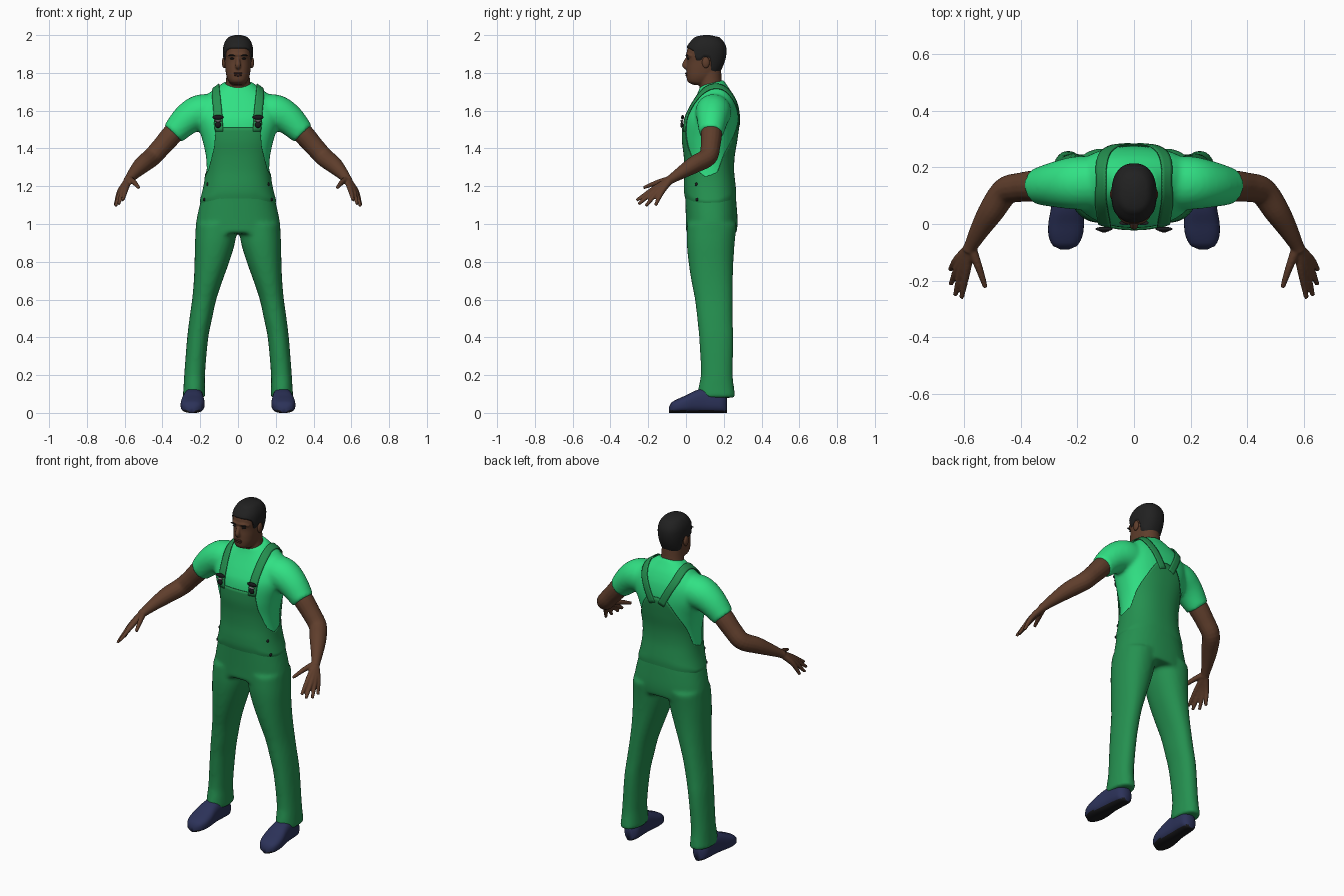
import bpy, bmesh, math
from mathutils import Vector

if "Cube" in bpy.data.objects:
    bpy.data.objects.remove(bpy.data.objects["Cube"])


def material(name, rgb):
    m = bpy.data.materials.new(name)
    m.use_nodes = True
    m.diffuse_color = (*rgb, 1)
    m.node_tree.nodes["Principled BSDF"].inputs["Base Color"].default_value = (*rgb, 1)
    return m


SHIRT = material("bright green", (0.03, 0.75, 0.23))
CLOTH = material("dark green", (0.018, 0.28, 0.08))
SKIN = material("brown skin", (0.115, 0.048, 0.025))
LIP = material("dark brown", (0.06, 0.022, 0.015))
HAIR = material("black hair", (0.015, 0.015, 0.015))
SHOE = material("navy", (0.025, 0.032, 0.1))
SOLE = material("black rubber", (0.01, 0.01, 0.012))
METAL = material("grey metal", (0.25, 0.25, 0.25))


def lookup(rows, key, smooth=True):
    """Interpolate the values of a table whose first column is the key."""
    i = 0
    while i < len(rows) - 2 and key > rows[i + 1][0]:
        i += 1
    a, b = rows[i], rows[i + 1]
    p, q = rows[max(i - 1, 0)], rows[min(i + 2, len(rows) - 1)]
    d = b[0] - a[0]
    t = min(max((key - a[0]) / d, 0), 1)
    out = []
    for k in range(1, len(a)):
        line = a[k] + (b[k] - a[k]) * t
        if smooth:
            m0 = (b[k] - p[k]) / (b[0] - p[0]) * d
            m1 = (q[k] - a[k]) / (q[0] - a[0]) * d
            h = t * t * (3 - 2 * t)
            line = a[k] + (b[k] - a[k]) * h + (t**3 - 2*t*t + t) * m0 + (t**3 - t*t) * m1
        out.append(line)
    return out


def steps(a, b, n):
    return [a + (b - a) * i / n for i in range(n + 1)]


def oval(a, e=2.0):
    s, c = math.sin(a), math.cos(a)
    return math.copysign(abs(s) ** (2 / e), s), math.copysign(abs(c) ** (2 / e), c)


def grid(bm, rings, caps=True, loop=True):
    vs = [[bm.verts.new(p) for p in r] for r in rings]
    n = len(vs[0])
    for r, q in zip(vs, vs[1:]):
        for j in range(n if loop else n - 1):
            k = (j + 1) % n
            bm.faces.new((r[j], r[k], q[k], q[j]))
    if caps:
        bm.faces.new(vs[0])
        bm.faces.new(vs[-1])


def finish(name, bm, mats, voxel=0, relax=0, thick=0):
    bmesh.ops.recalc_face_normals(bm, faces=bm.faces)
    me = bpy.data.meshes.new(name)
    bm.to_mesh(me)
    bm.free()
    ob = bpy.data.objects.new(name, me)
    bpy.context.collection.objects.link(ob)
    for m in mats:
        me.materials.append(m)
    for p in me.polygons:
        p.use_smooth = True
    if voxel:
        r = ob.modifiers.new("Fuse", 'REMESH')
        r.mode, r.voxel_size, r.use_smooth_shade = 'VOXEL', voxel, True
    if relax:
        s = ob.modifiers.new("Relax", 'SMOOTH')
        s.factor, s.iterations = 0.5, relax
    if thick:
        ob.modifiers.new("Thickness", 'SOLIDIFY').thickness = thick
    return ob


def tube(bm, pts, s, n=16):
    """Round limb through (x, y, z, radius) points, mirrored by s."""
    rows = [(i, *p) for i, p in enumerate(pts)]
    path = [lookup(rows, k) for k in steps(0, len(pts) - 1, 5 * (len(pts) - 1))]
    rings = []
    for i, (x, y, z, r) in enumerate(path):
        t = Vector(path[min(i + 1, len(path) - 1)][:3]) - Vector(path[max(i - 1, 0)][:3])
        u = t.cross(Vector((0.3, 1, 0.2))).normalized()
        v = t.cross(u).normalized()
        ring = [Vector((x, y, z)) + (u * math.cos(a) + v * math.sin(a)) * r
                for a in steps(0, math.tau, n)[:-1]]
        rings.append([Vector((p.x * s, p.y, p.z)) for p in ring])
    grid(bm, rings)


def ball(name, loc, size, mat, sides=(1,)):
    for s in sides:
        bm = bmesh.new()
        bmesh.ops.create_uvsphere(bm, u_segments=20, v_segments=12, radius=1)
        for v in bm.verts:
            v.co = Vector((s * (loc[0] + v.co.x * size[0]),
                           loc[1] + v.co.y * size[1], loc[2] + v.co.z * size[2]))
        finish(name + ("_left" if s > 0 else "_right") * (len(sides) > 1), bm, [mat])


BOTH = (1, -1)

# Section tables: height, half width, front y, back y
TORSO = [(0.92, .222, .003, .26), (1.0, .22, .003, .27), (1.1, .2, 0, .265),
         (1.2, .175, -.003, .255), (1.28, .166, 0, .247), (1.36, .17, -.004, .25),
         (1.45, .19, -.014, .265), (1.55, .22, -.008, .276), (1.62, .215, .018, .268),
         (1.68, .165, .048, .242), (1.72, .11, .068, .215), (1.745, .078, .075, .2)]
HEAD = [(1.735, .03, .045, .12), (1.75, .046, .012, .135), (1.78, .06, .003, .16),
        (1.82, .067, .003, .183), (1.86, .071, .006, .2), (1.9, .074, .003, .208),
        (1.94, .071, .012, .205), (1.97, .058, .036, .186), (1.988, .038, .06, .162),
        (1.995, .008, .1, .12)]


def section(rows, z, a, grow=0.0, e=2.3):
    """Point on a body section; angle 0 is the front."""
    hw, yf, yb = lookup(rows, z)
    sx, cy = oval(a, e)
    y = (yf + yb) / 2 - ((yb - yf) / 2 + grow) * cy
    tilt = max(0, z - 1.55) * 1.2 if rows is TORSO else 0
    return Vector(((hw + grow) * sx, y, z + tilt * (y - 0.13)))


def turn(n):
    return steps(-math.pi, math.pi, n)[:-1]


# Shirt: trunk and two short sleeves fused
bm = bmesh.new()
grid(bm, [[section(TORSO, z, a) for a in turn(48)] for z in steps(1.15, 1.745, 30)])
for s in BOTH:
    tube(bm, [(.12, .145, 1.59, .095), (.2, .145, 1.59, .095), (.27, .14, 1.553, .083),
              (.345, .133, 1.478, .064)], s, 24)
shirt = finish("shirt", bm, [SHIRT], 0.011, 6)

# Overalls: hips and two legs fused
LEG = [(.08, .233, .163, .06, .1), (.13, .232, .16, .057, .095), (.2, .23, .163, .055, .085),
       (.4, .213, .16, .056, .091), (.5, .197, .153, .06, .094), (.6, .179, .147, .064, .1),
       (.7, .158, .138, .076, .11), (.8, .138, .132, .092, .119),
       (.9, .122, .131, .106, .127), (1.0, .112, .137, .11, .132)]
bm = bmesh.new()
grid(bm, [[section(TORSO, z, a, 0.003) for a in turn(48)] for z in steps(0.95, 1.2, 14)])
for s in BOTH:
    rings = []
    for z in steps(0.08, 1.0, 40):
        cx, cy, rx, ry = lookup(LEG, z)
        rings.append([Vector((s * (cx + rx * x), cy + ry * y, z))
                      for x, y in (oval(a, 2.2) for a in turn(32))])
    grid(bm, rings)
finish("overall_trousers", bm, [CLOTH], 0.011, 6)

# Bib: shell over the trunk whose top edge follows the angle around the body
EDGE = [(0, 1.51), (.5, 1.51), (.56, 1.48), (.7, 1.4), (1.1, 1.285), (1.45, 1.25), (1.85, 1.275),
        (2.15, 1.37), (2.6, 1.47), (2.9, 1.55), (3.15, 1.56)]
bm = bmesh.new()
rings = []
for k in steps(0, 1, 24):
    grow = min(0.008, -0.004 + k * 0.08)
    rings.append([section(TORSO, 1.1 + (lookup(EDGE, abs(a), False)[0] - 1.1) * k, a, grow)
                  for a in turn(120)])
grid(bm, rings, caps=False)
finish("overall_bib", bm, [CLOTH], thick=0.004)

# Straps laid on the shirt surface
bpy.context.view_layer.update()
body = shirt.evaluated_get(bpy.context.evaluated_depsgraph_get())


def on_shirt(p, lift):
    _, loc, normal, _ = body.closest_point_on_mesh(p)
    return loc + normal * lift


STRAP = [(.104, -.02, 1.49), (.108, 0, 1.58), (.118, .03, 1.66), (.124, .08, 1.71),
         (.125, .14, 1.74), (.122, .2, 1.73), (.105, .26, 1.67), (.07, .28, 1.6), (.03, .29, 1.52)]
rows = [(i, *p) for i, p in enumerate(STRAP)]
for s, side in zip(BOTH, ("left", "right")):
    bm = bmesh.new()
    rings = []
    for k in steps(0, 8, 40):
        p, q = Vector(lookup(rows, k)), Vector(lookup(rows, min(k + 0.1, 8)))
        if k == 8:
            q = p + (p - Vector(lookup(rows, 7.9)))
        across = (q - p).cross(p - Vector((.1, .14, 1.5))).normalized() * 0.024
        rings.append([on_shirt(Vector((s * c.x, c.y, c.z)), 0.011)
                      for c in (p + across * w for w in (-1, -.5, 0, .5, 1))])
    grid(bm, rings, caps=False, loop=False)
    finish("strap_" + side, bm, [CLOTH], thick=0.006)

# Buckles and side buttons
ball("buckle_button", (.106, -.022, 1.525), (.016, .008, .016), SOLE, BOTH)
ball("buckle_clasp", (.106, -.018, 1.565), (.03, .008, .012), SOLE, BOTH)
ball("buckle_slide", (.106, -.022, 1.546), (.02, .007, .006), METAL, BOTH)
for z in (1.21, 1.13):
    p = section(TORSO, z, 1.08, 0.006)
    ball("side_button", p, (.007, .009, .009), SOLE, BOTH)

# Arms with hands; each finger runs from the wrist so the palm fuses
FINGERS = [((.592, -.165, 1.19), (.61, -.262, 1.125)), ((.609, -.16, 1.18), (.632, -.252, 1.105)),
           ((.62, -.147, 1.173), (.648, -.213, 1.095)), ((.627, -.128, 1.17), (.65, -.162, 1.098))]
for s, side in zip(BOTH, ("left", "right")):
    bm = bmesh.new()
    tube(bm, [(.26, .14, 1.56, .05), (.34, .135, 1.483, .056), (.4, .13, 1.415, .052),
              (.455, .115, 1.355, .05), (.505, .045, 1.315, .046), (.545, -.02, 1.275, .035),
              (.575, -.075, 1.24, .025), (.585, -.095, 1.228, .024)], s)
    for knuckle, tip in FINGERS:
        tube(bm, [(.582, -.085, 1.232, .02), (*knuckle, .015), (*tip, .009)], s, 10)
    tube(bm, [(.578, -.08, 1.236, .02), (.552, -.145, 1.222, .015), (.525, -.225, 1.192, .009)], s, 10)
    finish("arm_" + side, bm, [SKIN], 0.005, 4)

# Neck, head, nose and jaw
bm = bmesh.new()
NECK = [(1.64, .1, .08, .21), (1.7, .082, .075, .205), (1.74, .066, .07, .192), (1.83, .06, .06, .185)]
grid(bm, [[section(NECK, z, a, e=2) for a in turn(32)] for z in steps(1.64, 1.83, 10)])
grid(bm, [[section(HEAD, z, a) for a in turn(48)] for z in steps(1.735, 1.995, 36)])
tube(bm, [(0, .012, 1.885, .008), (0, -.002, 1.86, .011), (0, -.006, 1.84, .015),
          (0, .004, 1.828, .013)], 1)
tube(bm, [(0, .006, 1.895, .008), (.03, .01, 1.896, .009), (.055, .03, 1.89, .006)], 1)
tube(bm, [(0, .006, 1.895, .008), (.03, .01, 1.896, .009), (.055, .03, 1.89, .006)], -1)
finish("head_and_neck", bm, [SKIN], 0.005, 3)
ball("ear", (.074, .105, 1.855), (.011, .02, .03), SKIN, BOTH)

# Face details
ball("eyebrow", (.032, .004, 1.893), (.02, .008, .004), HAIR, BOTH)
ball("eye", (.031, .012, 1.876), (.012, .008, .005), HAIR, BOTH)
ball("upper_lip", (0, .002, 1.798), (.025, .007, .005), LIP)
ball("lower_lip", (0, .003, 1.788), (.021, .007, .006), LIP)

# Hair: cap over the skull with a hairline that follows the angle
LINE = [(0, 1.93), (.55, 1.928), (.95, 1.915), (1.12, 1.865), (1.35, 1.865), (1.5, 1.885),
        (1.75, 1.88), (1.95, 1.82), (2.3, 1.795), (3.15, 1.785)]
bm = bmesh.new()
rings = []
for k in steps(0, 1, 20):
    rings.append([section(HEAD, lo + (1.995 - lo) * k, a, min(0.006, k * 0.06)) + Vector((0, 0, .005 * k))
                  for a in turn(96) for lo in lookup(LINE, abs(a), False)])
grid(bm, rings, caps=False)
bm.verts.ensure_lookup_table()
bm.faces.new(bm.verts[-96:])
finish("hair", bm, [HAIR])

# Shoes: y, half width, height; flat underside is the sole
SHOES = [(-.09, .015, .03), (-.08, .04, .052), (-.045, .059, .073), (0, .063, .093), (.05, .057, .118),
         (.1, .052, .13), (.16, .05, .12), (.2, .043, .1), (.218, .022, .08)]
for s, side in zip(BOTH, ("left", "right")):
    bm = bmesh.new()
    rings = []
    for y in steps(-.09, .218, 26):
        hw, h = lookup(SHOES, y)
        rings.append([Vector((s * (.24 - y * .05 + hw * x), y, h / 2 * (1 + z)))
                      for x, z in (oval(a, 2.7) for a in turn(32))])
    grid(bm, rings)
    for f in bm.faces:
        f.material_index = int(f.calc_center_median().z < 0.014)
    finish("shoe_" + side, bm, [SHOE, SOLE])
